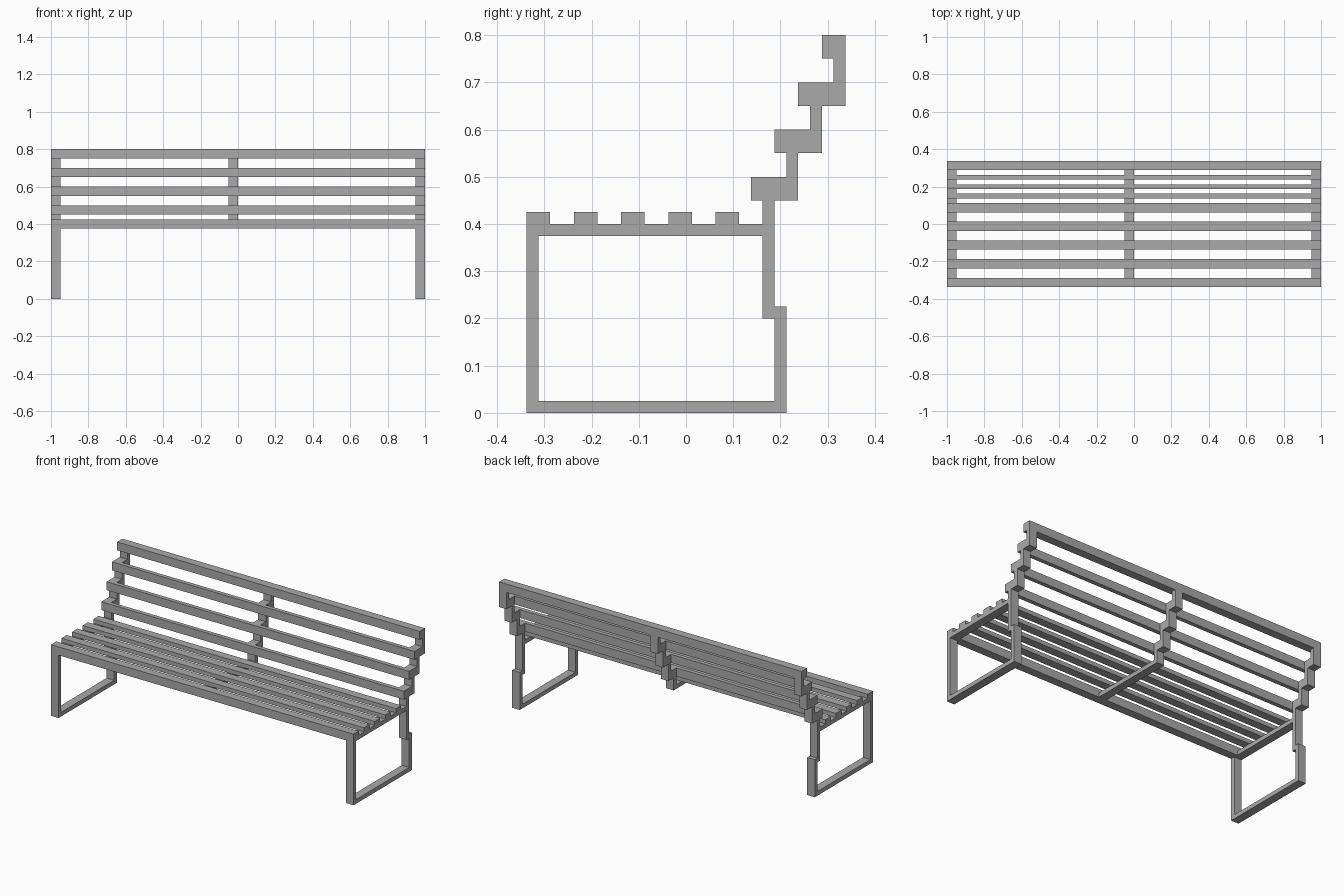
import bpy
import bmesh

cube = bpy.data.objects.get("Cube")
if cube:
    bpy.data.objects.remove(cube, do_unlink=True)

U = 0.025        # thickness of the bar stock; y and z are counted in it
FRONT = -0.3375  # y of the front edge
BAR = 0.05       # width of the supports along x

grey = bpy.data.materials.new("grey_metal")
grey.use_nodes = True
colour = (0.4, 0.4, 0.4, 1)
grey.diffuse_color = colour
grey.node_tree.nodes["Principled BSDF"].inputs["Base Color"].default_value = colour


def build(name, x0, x1, bars):
    """One object from boxes (y0, y1, z0, z1), measured in bar thicknesses."""
    bm = bmesh.new()
    for y0, y1, z0, z1 in bars:
        verts = bmesh.ops.create_cube(bm, size=1)["verts"]
        for v in verts:
            v.co.x = x1 if v.co.x > 0 else x0
            v.co.y = FRONT + U * (y1 if v.co.y > 0 else y0)
            v.co.z = U * (z1 if v.co.z > 0 else z0)
    mesh = bpy.data.meshes.new(name)
    bm.to_mesh(mesh)
    bm.free()
    mesh.materials.append(grey)
    obj = bpy.data.objects.new(name, mesh)
    bpy.context.collection.objects.link(obj)
    return obj


def back_steps():
    """Stepped upper post: a short riser, then a ledge behind each slat."""
    steps = []
    for i in range(3):
        y, z = 20 + 2 * i, 18 + 4 * i
        steps.append((y, y + 3, z, z + 2))          # ledge
        steps.append((y + 2, y + 3, z + 2, z + 4))  # riser
    return steps


seat_rail = (2, 20, 15, 16)

# End frames: floor loop, seat rail and stepped back post
end_bars = [
    (0, 1, 0, 15),     # front leg
    (1, 21, 0, 1),     # floor rail
    (21, 22, 0, 9),    # lower back leg
    (20, 21, 8, 18),   # upper back leg
    seat_rail,
] + back_steps()
build("right_end_frame", -1, -1 + BAR, end_bars)
build("left_end_frame", 1 - BAR, 1, end_bars)

# Middle support has no legs
build("middle_support", -BAR, 0,
      [seat_rail, (20, 21, 15, 18)] + back_steps())

# Seat: a deep front beam followed by thin slats
build("seat_front_beam", -1, 1, [(0, 2, 15, 17)])
for i in range(1, 5):
    build(f"seat_slat_{i}", -1, 1, [(4 * i, 4 * i + 2, 16, 17)])

# Back: three thin slats and a thick top rail
for i in range(3):
    y, z = 19 + 2 * i, 18 + 4 * i
    build(f"back_slat_{i + 1}", -1, 1, [(y, y + 1, z, z + 2)])
build("back_top_rail", -1, 1, [(25, 27, 30, 32)])
